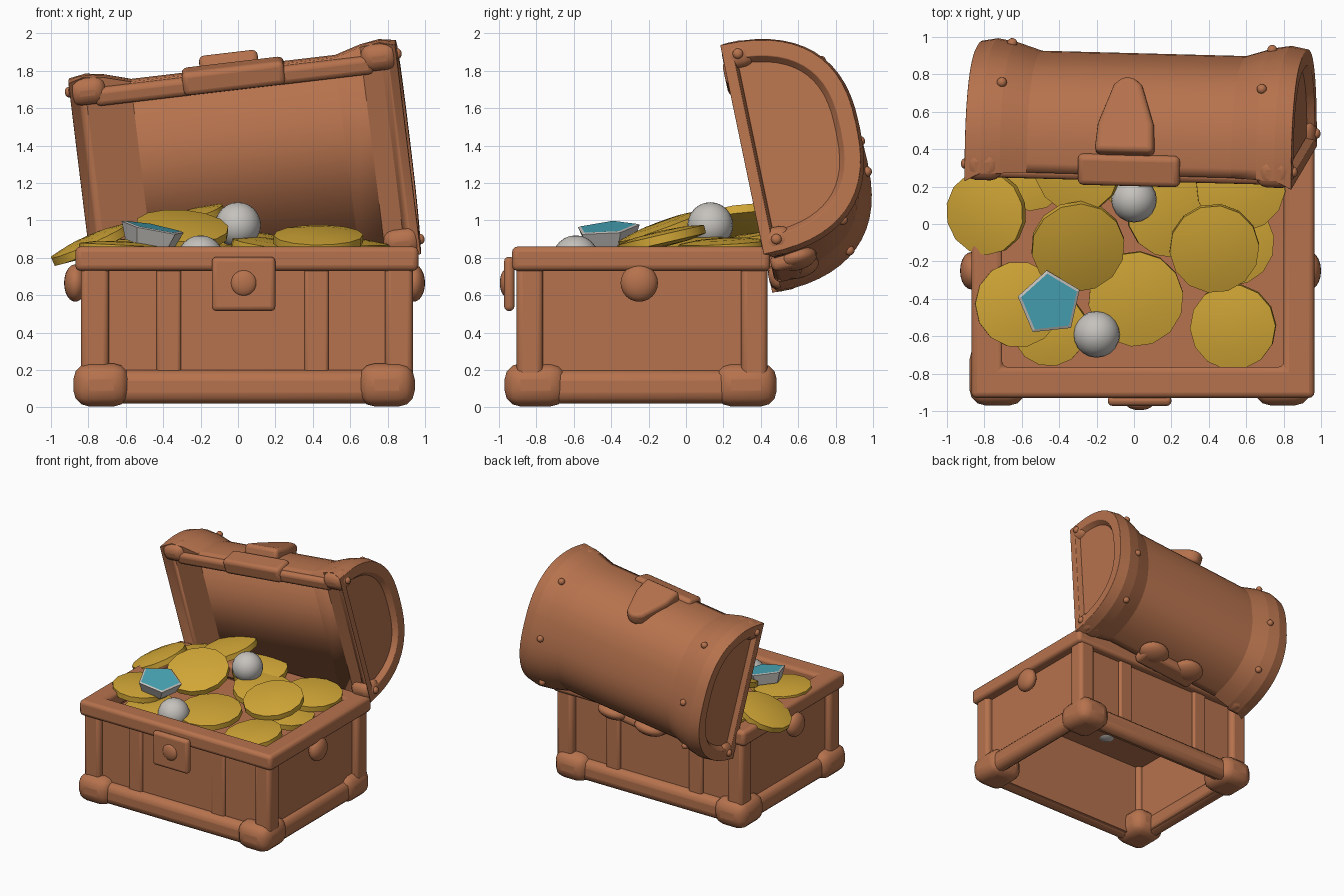
import bpy, bmesh
from math import radians, sin, cos, pi
from mathutils import Matrix, Vector, Euler

if "Cube" in bpy.data.objects:
    bpy.data.objects.remove(bpy.data.objects["Cube"])


def material(name, rgb):
    m = bpy.data.materials.new(name)
    m.use_nodes = True
    m.diffuse_color = (*rgb, 1)
    m.node_tree.nodes["Principled BSDF"].inputs["Base Color"].default_value = (*rgb, 1)
    return m


WOOD = material("brown wood", (0.47, 0.17, 0.075))
GOLD = material("gold", (0.65, 0.39, 0.038))
SILVER = material("silver", (0.56, 0.54, 0.51))
BLUE = material("blue gem", (0.07, 0.40, 0.50))


def place(loc, rot=(0, 0, 0)):
    return Matrix.Translation(loc) @ Euler([radians(a) for a in rot]).to_matrix().to_4x4()


def finish(name, bm, mats, matrix=Matrix(), bevel=0, angle=40):
    bmesh.ops.recalc_face_normals(bm, faces=bm.faces)
    bm.transform(matrix)
    mesh = bpy.data.meshes.new(name)
    bm.to_mesh(mesh)
    bm.free()
    for m in mats if isinstance(mats, list) else [mats]:
        mesh.materials.append(m)
    ob = bpy.data.objects.new(name, mesh)
    bpy.context.collection.objects.link(ob)
    if bevel:
        mod = ob.modifiers.new("Soft edges", "BEVEL")
        mod.width, mod.segments, mod.limit_method = bevel, 3, "ANGLE"
    bpy.ops.object.select_all(action="DESELECT")
    ob.select_set(True)
    bpy.context.view_layer.objects.active = ob
    bpy.ops.object.shade_smooth_by_angle(angle=radians(angle))
    return ob


def box(name, loc, size, bevel=0.03, base=Matrix(), rot=(0, 0, 0)):
    bm = bmesh.new()
    bmesh.ops.create_cube(bm, size=1)
    bm.transform(Matrix.Diagonal((*size, 1)))
    return finish(name, bm, WOOD, base @ place(loc, rot), bevel)


def ball(name, loc, size, mat=WOOD, base=Matrix(), rot=(0, 0, 0)):
    bm = bmesh.new()
    bmesh.ops.create_uvsphere(bm, u_segments=20, v_segments=12, radius=1)
    bm.transform(Matrix.Diagonal((*size, 1)))
    return finish(name, bm, mat, base @ place(loc, rot), angle=60)


def extrude(bm, face, vec):
    out = bmesh.ops.extrude_face_region(bm, geom=[face])["geom"]
    bmesh.ops.translate(bm, vec=vec, verts=[g for g in out if isinstance(g, bmesh.types.BMVert)])
    return [g for g in out if isinstance(g, bmesh.types.BMFace)][0]


def ring(name, x0, x1, y0, y1, z0, z1, width, bevel):
    """Rectangular open frame."""
    bm = bmesh.new()
    loops = []
    for z in (z0, z1):
        for w in (0, width):
            loops.append([bm.verts.new(p) for p in ((x0 + w, y0 + w, z), (x1 - w, y0 + w, z),
                                                    (x1 - w, y1 - w, z), (x0 + w, y1 - w, z))])
    for a, b in ((0, 1), (2, 3), (0, 2), (1, 3)):
        for i in range(4):
            j = (i + 1) % 4
            bm.faces.new((loops[a][i], loops[a][j], loops[b][j], loops[b][i]))
    return finish(name, bm, WOOD, bevel=bevel)


# Chest body: open-bottomed walls, rims, posts and corner guards
ring("chest_walls", -0.79, 0.88, -0.86, 0.38, 0.04, 0.8, 0.06, 0)
ring("top_rim", -0.87, 0.965, -0.93, 0.45, 0.73, 0.86, 0.165, 0.03)
ring("bottom_rim", -0.84, 0.925, -0.93, 0.44, 0.02, 0.2, 0.12, 0.06)
box("treasure_bed", (0.045, -0.24, 0.7), (1.62, 1.2, 0.03), 0)
for sx, px, cx in (("right", -0.765, -0.73), ("left", 0.86, 0.795)):
    for sy, py, cy in (("front", -0.835, -0.805), ("back", 0.365, 0.32)):
        box(f"{sy}_{sx}_post", (px, py, 0.45), (0.15, 0.14, 0.64), 0.03)
        box(f"{sy}_{sx}_corner_guard", (cx, cy, 0.12), (0.3, 0.33, 0.23), 0.085)
for x in (-0.37, 0.42):
    for side, y in (("front", -0.86), ("back", 0.385)):
        box(f"{side}_strip", (x, y, 0.46), (0.13, 0.04, 0.6), 0.018)

# Lock and side knobs
box("lock_plate", (0.03, -0.945, 0.66), (0.34, 0.055, 0.29), 0.025)
ball("lock_knob", (0.03, -0.965, 0.665), (0.07, 0.03, 0.07))
ball("left_knob", (0.94, -0.25, 0.665), (0.06, 0.1, 0.1))
ball("right_knob", (-0.87, -0.25, 0.665), (0.06, 0.1, 0.1))

# Lid: tilted barrel, with its section measured along and across the opening
LID = place((0.04, 0.6, 1.3), (0, -6.7, -1.5))
MID, ALONG, ACROSS = Vector((0, -0.28, -0.025)), Vector((0, -0.205, 0.979)), Vector((0, 0.979, 0.205))


def lid_point(t, half, x=0):
    c = cos(t)
    along = ALONG * (half * abs(c) ** 0.8 * (1 if c > 0 else -1))
    return MID + along + ACROSS * (1.09 * half * sin(t) ** 0.8) + Vector((x, 0, 0))


# Barrel that flares into thick end bands
sections = [(-0.88, 0.575), (-0.79, 0.59), (-0.69, 0.575), (-0.55, 0.535),
            (0.55, 0.535), (0.69, 0.575), (0.79, 0.59), (0.88, 0.575)]
bm = bmesh.new()
x, half = sections[0]
face = bm.faces.new([bm.verts.new(lid_point(pi * min(i / 28, 0.99999), half, x)) for i in range(29)])
for nx, nhalf in sections[1:]:
    face = extrude(bm, face, (nx - x, 0, 0))
    centre = MID + Vector((nx, 0, 0))
    for v in face.verts:
        v.co = centre + (v.co - centre) * (nhalf / half)
    x, half = nx, nhalf
bmesh.ops.recalc_face_normals(bm, faces=bm.faces)
# Recessed ends
for cap in [f for f in bm.faces if len(f.verts) > 10]:
    inward = -cap.normal.copy()
    bmesh.ops.inset_region(bm, faces=[cap], thickness=0.085)
    bmesh.ops.inset_region(bm, faces=[cap], thickness=0.035)
    bmesh.ops.translate(bm, vec=inward * 0.05, verts=cap.verts)
# Shallow dish on the inside
inside = [f for f in bm.faces if f.normal.dot(ACROSS) < -0.95]
bmesh.ops.inset_region(bm, faces=inside, thickness=0.06)
bmesh.ops.translate(bm, vec=ACROSS * 0.05, verts=list({v for f in inside for v in f.verts}))
finish("lid_barrel", bm, WOOD, LID, 0.02, 45)

# Rounded band tips and studs
for side, s in (("right", -1), ("left", 1)):
    for tip, k in (("upper", 1), ("lower", -1)):
        p = MID + ALONG * (k * 0.51) + ACROSS * 0.085
        box(f"{side}_{tip}_tip", p + Vector((s * 0.785, 0, 0)), (0.2, 0.17, 0.15), 0.06, LID, (12, 0, 0))
        ball(f"{side}_{tip}_end_stud", p + Vector((s * 0.885, 0, 0)), (0.022, 0.028, 0.028), WOOD, LID)
    for t in (0.28, 0.52, 0.77):
        ball(f"{side}_band_stud", lid_point(pi * t, 0.578, s * 0.7), (0.027, 0.027, 0.027), WOOD, LID)

# Lid lip, catch block, catch tongue and hinge
p = MID + ALONG * 0.475 + ACROSS * 0.075
box("lid_front_lip", p, (1.5, 0.13, 0.1), 0.03, LID, (12, 0, 0))
box("lid_front_block", p + ALONG * 0.02, (0.55, 0.17, 0.13), 0.03, LID, (12, 0, 0))
bm = bmesh.new()
outline = ((-0.16, -0.21), (0.16, -0.21), (0.15, -0.05), (0.075, 0.17), (0.03, 0.21),
           (-0.03, 0.21), (-0.075, 0.17), (-0.15, -0.05))
extrude(bm, bm.faces.new([bm.verts.new((x, y, -0.04)) for x, y in outline]), (0, 0, 0.105))
finish("catch_tongue", bm, WOOD, LID @ place((-0.02, -0.03, 0.49), (-16, 0, 0)), 0.03)
box("catch_bar", (-0.02, -0.16, 0.56), (0.22, 0.1, 0.04), 0.015, LID, (-14, 0, 0))
box("hinge_bar", (0.0, -0.06, -0.55), (0.56, 0.16, 0.09), 0.035, LID, (12, 0, 0))
for x in (0.18, -0.18):
    ball("hinge_knuckle", (x, 0.0, -0.53), (0.13, 0.11, 0.06), WOOD, LID, (15, 0, 0))

# Coins: position, radius and tilt about x and y
coins = [
    ((-0.79, 0.06, 0.87), 0.225, (5, -24)), ((-0.30, -0.12, 0.95), 0.25, (20, 4)),
    ((0.01, -0.40, 0.79), 0.255, (6, 0)), ((0.43, -0.13, 0.90), 0.24, (13, 0)),
    ((0.53, -0.55, 0.79), 0.23, (6, -6)), ((-0.62, -0.43, 0.845), 0.23, (0, 3)),
    ((-0.45, -0.56, 0.77), 0.20, (5, -6)), ((0.57, 0.20, 0.86), 0.24, (3, 3)),
    ((0.20, 0.06, 0.85), 0.24, (5, 8)), ((-0.30, 0.30, 0.99), 0.24, (6, -18)),
    ((-0.55, 0.27, 0.86), 0.20, (0, 0)), ((0.52, -0.10, 0.80), 0.23, (0, 8)),
    ((0.0, 0.30, 0.88), 0.22, (10, 0)),
]
for i, (loc, r, (rx, ry)) in enumerate(coins):
    bm = bmesh.new()
    bmesh.ops.create_cone(bm, cap_ends=True, segments=14, radius1=r, radius2=r, depth=0.045)
    caps = [f for f in bm.faces if len(f.verts) == 14]
    bmesh.ops.inset_individual(bm, faces=caps, thickness=r * 0.4)
    for f in caps:
        bmesh.ops.translate(bm, vec=f.normal * 0.016, verts=f.verts)
    bmesh.ops.poke(bm, faces=caps, offset=0.006)
    spin = Matrix.Rotation(radians(i * 23), 4, "Z")
    finish("coin", bm, GOLD, place(loc, (rx, ry, 0)) @ spin, angle=35)

# Pearls
ball("back_pearl", (0, 0.13, 0.975), (0.122, 0.122, 0.122), SILVER)
ball("front_pearl", (-0.2, -0.59, 0.795), (0.125, 0.125, 0.125), SILVER)

# Five-sided gem in a silver setting
bm = bmesh.new()
bmesh.ops.create_cone(bm, cap_ends=True, segments=5, radius1=0.14, radius2=0.178, depth=0.09)
top = max(bm.faces, key=lambda f: f.calc_center_median().z)
bmesh.ops.inset_region(bm, faces=[top], thickness=0.018)
top.material_index = 1
bmesh.ops.translate(bm, vec=(0, 0, 0.006), verts=top.verts)
apex = max((v.co for v in top.verts), key=lambda c: c.y)
turn = pi / 2 - Vector((apex.x, apex.y)).angle_signed(Vector((1, 0))) + radians(6)
finish("gem", bm, [SILVER, BLUE], place((-0.46, -0.42, 0.915), (5, 11, 0)) @ Matrix.Rotation(turn, 4, "Z"), angle=20)
